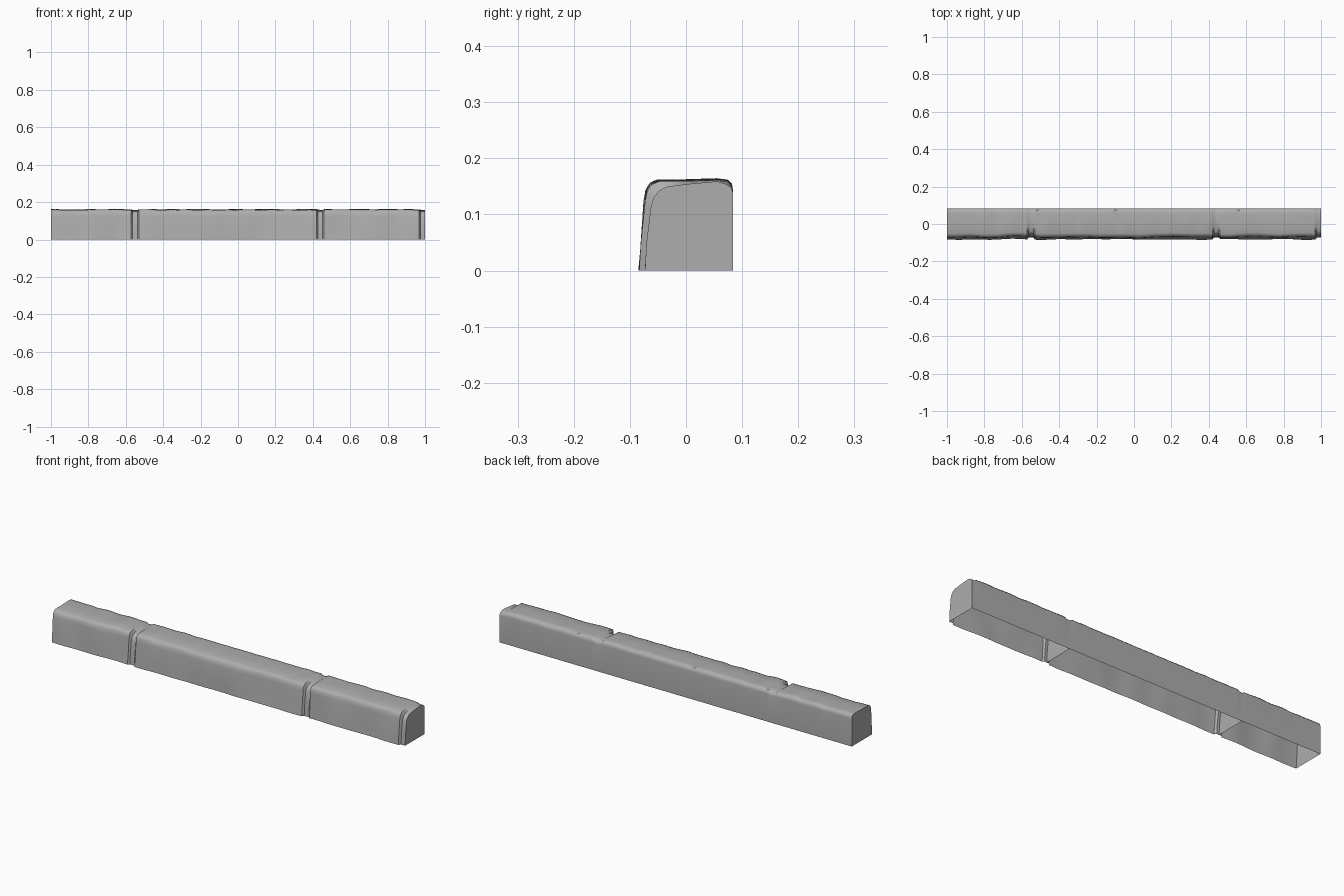
import bpy
import bmesh
from mathutils import Vector, noise

cube = bpy.data.objects.get("Cube")
if cube:
    bpy.data.objects.remove(cube, do_unlink=True)

stone = bpy.data.materials.new("grey stone")
stone.use_nodes = True
colour = (0.42, 0.42, 0.42, 1)
stone.diffuse_color = colour
stone.node_tree.nodes["Principled BSDF"].inputs["Base Color"].default_value = colour

# Cross-sections (y, z), from front foot over the top to back foot
BLOCK = [(-.082, 0), (-.078, .05), (-.072, .125), (-.069, .143), (-.062, .154),
         (-.050, .159), (0, .160), (.055, .162), (.074, .160), (.082, .152),
         (.084, .140), (.084, 0)]
JOINT = [(-.073, 0), (-.070, .05), (-.062, .115), (-.057, .130), (-.048, .142),
         (-.035, .149), (0, .154), (.055, .159), (.072, .154), (.081, .147),
         (.084, .138), (.084, 0)]
JOINTS = (-.55, .44, .99)      # mortar lines; the last one runs off the end
OUTER, INNER = .021, .013


def recess(x):
    """0 on a block face, 1 at the bottom of a mortar joint."""
    gap = min(abs(x - c) for c in JOINTS)
    return min(1, max(0, (OUTER - gap) / (OUTER - INNER)))


def section(x):
    """Worn stone outline at position x."""
    r = recess(x)
    points = []
    for j, (a, b) in enumerate(zip(BLOCK, JOINT)):
        y = a[0] + (b[0] - a[0]) * r
        z = a[1] + (b[1] - a[1]) * r
        wear = 1 - .8 * r
        if j < 6:              # uneven front
            y += wear * .007 * noise.noise(Vector((x * 7, z * 5, 2)))
        if 3 <= j <= 9:        # chipped upper edges
            z += wear * .004 * noise.noise(Vector((x * 16, y * 12, 5)))
        points.append((x, y, z))
    return points


def finish(name, bm):
    mesh = bpy.data.meshes.new(name)
    bm.to_mesh(mesh)
    bm.free()
    mesh.materials.append(stone)
    obj = bpy.data.objects.new(name, mesh)
    bpy.context.collection.objects.link(obj)
    return obj


# Long kerb shell, hollow underneath
stations = {round(-1 + i * .02, 4) for i in range(101)}
stations = {x for x in stations if min(abs(x - c) for c in JOINTS) > OUTER + .004}
stations |= {round(c + d, 4) for c in JOINTS for d in (-OUTER, -INNER, INNER, OUTER)
             if c + d < 1}
stations.add(1.0)

bm = bmesh.new()
rings = [[bm.verts.new(p) for p in section(x)] for x in sorted(stations)]
for a, b in zip(rings, rings[1:]):
    for j in range(len(a) - 1):
        bm.faces.new((a[j], b[j], b[j + 1], a[j + 1]))
bm.faces.new(rings[0])
bm.faces.new(rings[-1][::-1])
kerb = finish("kerb_stones", bm)

bpy.ops.object.select_all(action="DESELECT")
kerb.select_set(True)
bpy.context.view_layer.objects.active = kerb
bpy.ops.object.shade_smooth_by_angle(angle=.7)

# Dividing walls inside the hollow, one behind each full joint
for name, x in zip(("right_divider", "left_divider"), JOINTS):
    bm = bmesh.new()
    bm.faces.new([bm.verts.new(p) for p in section(x)][::-1])
    finish(name, bm)
